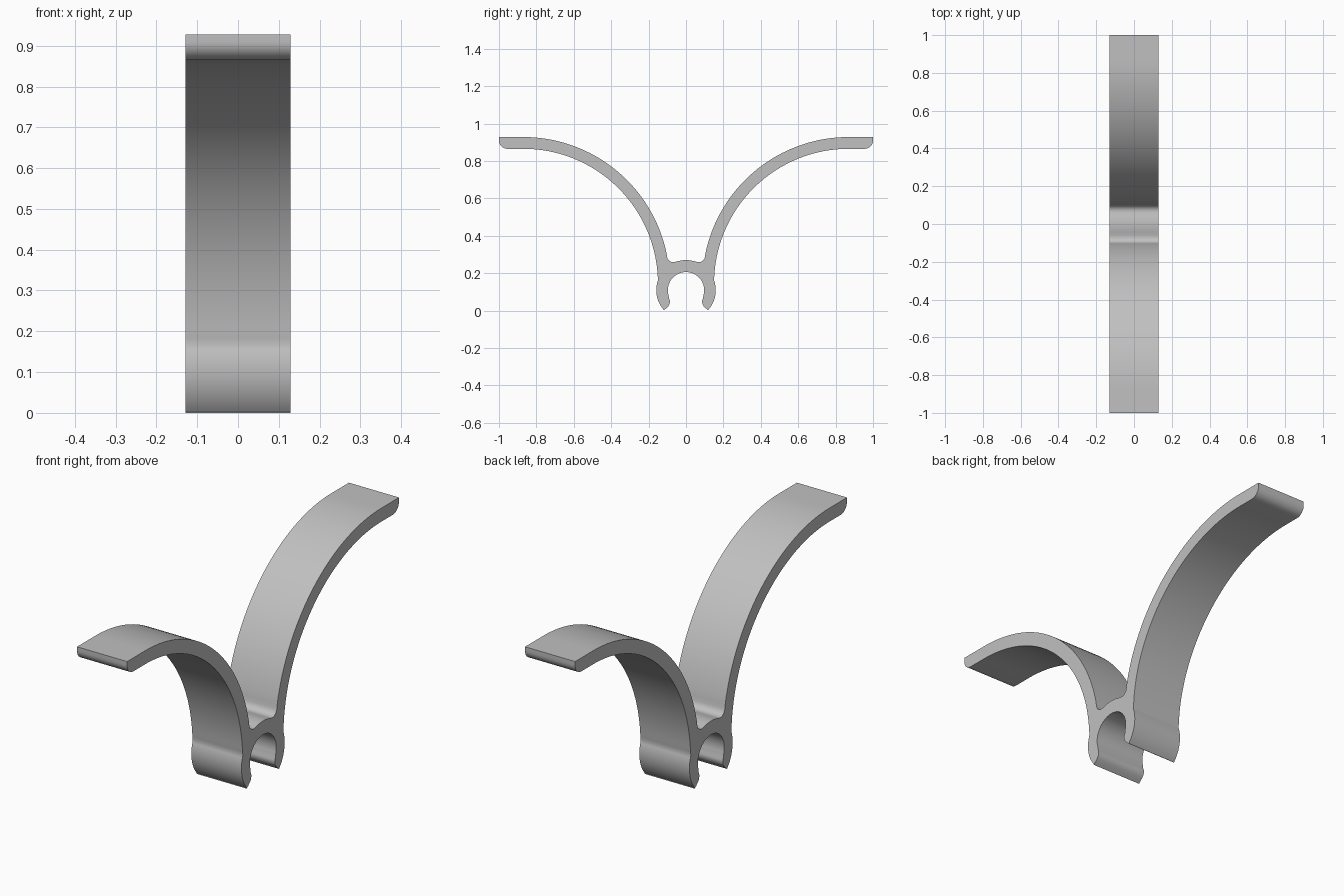
import bpy, bmesh, math

if "Cube" in bpy.data.objects:
    bpy.data.objects.remove(bpy.data.objects["Cube"])

HALF_WIDTH = 0.129
ARM_C = (0.87, 0.145)      # centre of the arm's sweep
CLIP_C = (0.0, 0.109)      # centre of the clip ring


def arc(c, r, a0, a1, n):
    """Points on an arc in the (y, z) plane, angles in degrees."""
    return [(c[0] + r * math.cos(math.radians(a0 + (a1 - a0) * i / n)),
             c[1] + r * math.sin(math.radians(a0 + (a1 - a0) * i / n)))
            for i in range(n + 1)]


# Half profile, from the top middle of the saddle round to the top of the hole
half = [(0, 0.27), (0.02, 0.269), (0.04, 0.265), (0.06, 0.26), (0.072, 0.259),
        (0.085, 0.263), (0.096, 0.273), (0.101, 0.286)]         # saddle and fillet
half += arc(ARM_C, 0.783, 168, 90, 40)                          # arm, upper side
half += [(1.0, 0.928)]
half += arc((0.955, 0.91), 0.045, 0, -90, 10)                   # rounded end
half += arc(ARM_C, 0.72, 90, 177, 40)                           # arm, lower side
half += arc(CLIP_C, 0.159, 21, -42, 16)                         # jaw, outer side
half += [(0.12, 0.0), (0.107, 0.011), (0.095, 0.023), (0.088, 0.034),
         (0.086, 0.046), (0.087, 0.055), (0.091, 0.065)]        # jaw lip
half += arc(CLIP_C, 0.097, -17, 90, 26)                         # hole

# Mirror the half profile and drop the two shared middle points
profile = half + [(-y, z) for y, z in reversed(half[1:-1])]

grey = bpy.data.materials.new("grey plastic")
grey.diffuse_color = (0.53, 0.53, 0.53, 1)
grey.use_nodes = True
grey.node_tree.nodes["Principled BSDF"].inputs["Base Color"].default_value = grey.diffuse_color

# Extrude the profile along x
bm = bmesh.new()
face = bm.faces.new([bm.verts.new((-HALF_WIDTH, y, z)) for y, z in profile])
ext = bmesh.ops.extrude_face_region(bm, geom=[face], use_keep_orig=True)
bmesh.ops.translate(bm, vec=(2 * HALF_WIDTH, 0, 0),
                    verts=[v for v in ext["geom"] if isinstance(v, bmesh.types.BMVert)])
bmesh.ops.recalc_face_normals(bm, faces=bm.faces)
bmesh.ops.triangulate(bm, faces=[f for f in bm.faces if len(f.verts) > 4])
mesh = bpy.data.meshes.new("two_armed_clip")
bm.to_mesh(mesh)
bm.free()
mesh.materials.append(grey)

clip = bpy.data.objects.new("two_armed_clip", mesh)
bpy.context.collection.objects.link(clip)
bpy.context.view_layer.objects.active = clip
clip.select_set(True)
bpy.ops.object.shade_smooth_by_angle(angle=math.radians(35))
